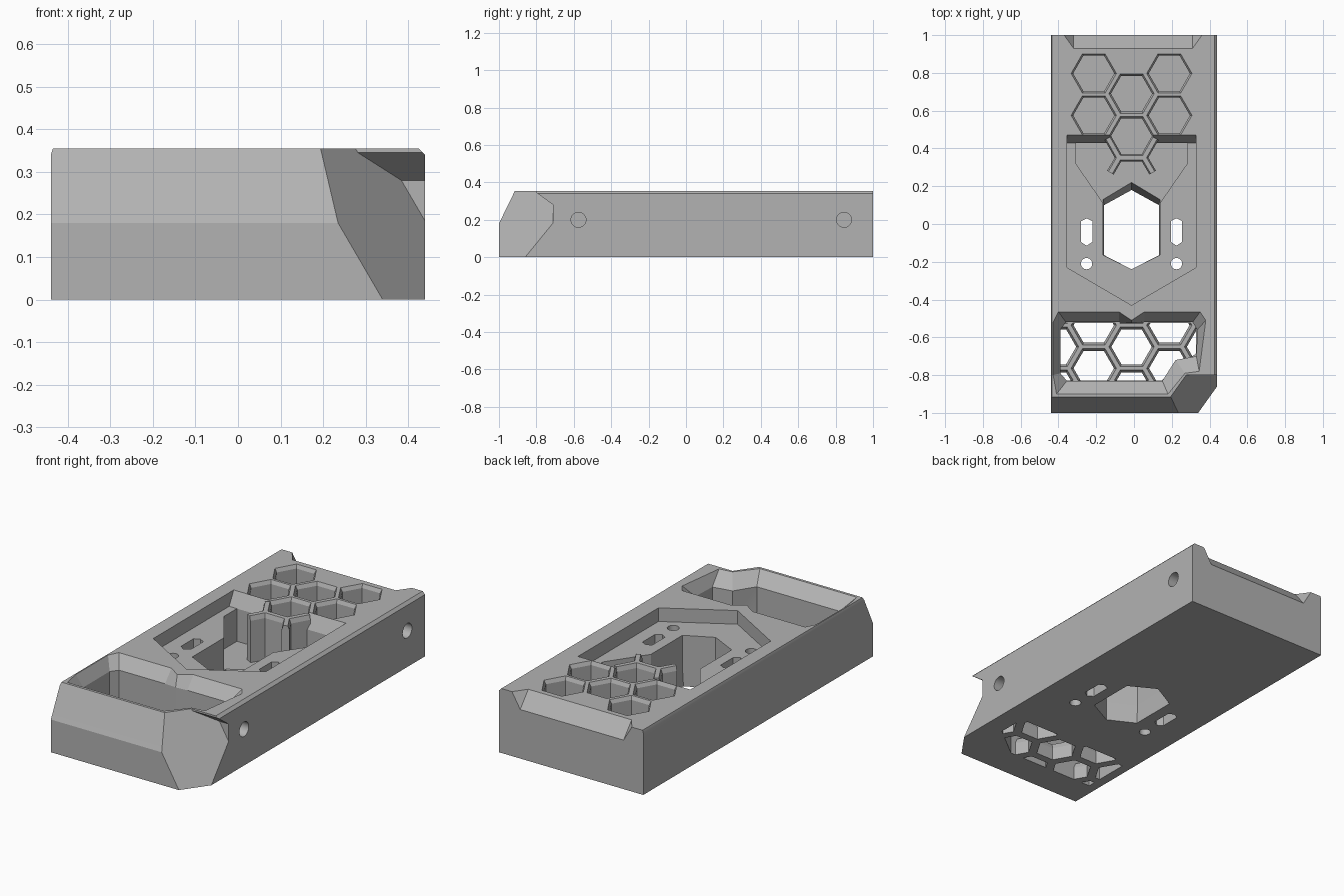
import bpy, bmesh, math
from mathutils import Vector, Matrix

cube = bpy.data.objects.get("Cube")
if cube:
    bpy.data.objects.remove(cube)

grey = bpy.data.materials.new("plain grey")
grey.use_nodes = True
grey.diffuse_color = (0.45, 0.45, 0.45, 1)
grey.node_tree.nodes["Principled BSDF"].inputs["Base Color"].default_value = grey.diffuse_color

CX = -0.013          # centre line of the cut-outs
PITCH = 0.228        # honeycomb spacing
FLOOR = 0.1          # height of the pocket floors
TOP = 0.355
OVER = 0.45


def loft(bm, rings):
    """Closed solid through (outline, height) rings."""
    loops = [[bm.verts.new((x, y, z)) for x, y in pts] for pts, z in rings]
    n = len(loops[0])
    faces = [bm.faces.new(loops[0][::-1]), bm.faces.new(loops[-1])]
    for a, b in zip(loops, loops[1:]):
        faces += [bm.faces.new((a[i], a[(i + 1) % n], b[(i + 1) % n], b[i])) for i in range(n)]
    bmesh.ops.recalc_face_normals(bm, faces=faces)


def clip(bm, point, normal):
    """Cut away everything on the normal's side and close the cut."""
    geom = bm.verts[:] + bm.edges[:] + bm.faces[:]
    cut = bmesh.ops.bisect_plane(bm, geom=geom, plane_co=point, plane_no=normal, clear_outer=True)
    edges = [e for e in cut["geom_cut"] if isinstance(e, bmesh.types.BMEdge)]
    if edges:
        bmesh.ops.holes_fill(bm, edges=[e for e in bm.edges if e.is_boundary], sides=0)
    bmesh.ops.recalc_face_normals(bm, faces=bm.faces[:])


def make(name, bm):
    mesh = bpy.data.meshes.new(name)
    bm.to_mesh(mesh)
    bm.free()
    mesh.materials.append(grey)
    ob = bpy.data.objects.new(name, mesh)
    bpy.context.collection.objects.link(ob)
    return ob


def boolean(bm, operation="DIFFERENCE"):
    tool = make("cutter", bm)
    tool.hide_render = True
    mod = body.modifiers.new("cut", "BOOLEAN")
    mod.object, mod.operation, mod.solver = tool, operation, "EXACT"
    bpy.context.view_layer.objects.active = body
    bpy.ops.object.modifier_apply(modifier=mod.name)
    bpy.data.objects.remove(tool)


def rect(x0, x1, y0, y1):
    return [(x0, y0), (x1, y0), (x1, y1), (x0, y1)]


def ngon(x, y, r, n=6):
    return [(x + r * math.cos(math.tau * i / n), y + r * math.sin(math.tau * i / n)) for i in range(n)]


def mirrored(right):
    """Closed outline from its right half, listed back to front."""
    left = [(-x, y) for x, y in reversed(right) if x > 0]
    return [(x + CX, y) for x, y in right + left]


# Body with sloped front and chamfered top edges
bm = bmesh.new()
loft(bm, [(rect(-0.44, 0.44, -1, 1), 0), (rect(-0.44, 0.44, -1, 1), 0.18),
          (rect(-0.44, 0.44, -0.922, 1), 0.34), (rect(-0.435, 0.425, -0.915, 1), TOP)])
body = make("housing", bm)

# Slanted front corner below a small overhang
bm = bmesh.new()
loft(bm, [(rect(0, 0.7, -1.3, y), z) for y, z in
          ((-0.71, -0.1), (-0.71, 0.28), (-0.80, 0.345), (-0.80, 0.5))])
clip(bm, (0.34, -1, 0), (-0.14, 0.1, -0.0816))
boolean(bm)

# Lip along the back top edge
bm = bmesh.new()
for s in (-1, 1):
    for x, y, z in ((0.315, 0.93, TOP), (0.415, 1.07, TOP), (0.315, 1.07, 0.185),
                    (0.315, 0.93, OVER), (0.415, 1.07, OVER)):
        bm.verts.new((s * x - 0.005, y, z))
bmesh.ops.convex_hull(bm, input=bm.verts[:])
boolean(bm)

# Shallow central recess with sloped back wall
def recess(y):
    return mirrored([(0.342, y), (0.342, -0.23), (0, -0.43)])

bm = bmesh.new()
loft(bm, [(recess(0.43), 0.28), (recess(0.47), TOP), (recess(0.47), OVER)])
boolean(bm)

# Deep funnel pocket
funnel = mirrored([(0.295, 0.43), (0.295, 0.32), (0.15, 0.11), (0.15, -0.165), (0, -0.24)])
bm = bmesh.new()
loft(bm, [(funnel, FLOOR), (funnel, OVER)])
boolean(bm)

# Through opening in the funnel floor
low = mirrored([(0, 0.18), (0.145, 0.1), (0.145, -0.165), (0, -0.24)])
high = mirrored([(0, 0.22), (0.15, 0.13), (0.15, -0.165), (0, -0.24)])
bm = bmesh.new()
loft(bm, [(low, -0.1), (low, 0.02), (high, FLOOR), (high, 0.15)])
boolean(bm)

# Slots and round holes beside the opening
bm = bmesh.new()
for s in (-1, 1):
    x = CX + s * 0.238
    slot = [(x, 0.03), (x + 0.03, 0.015), (x + 0.03, -0.095),
            (x, -0.115), (x - 0.03, -0.095), (x - 0.03, 0.015)]
    for pts in (slot, ngon(x, -0.21, 0.03, 24)):
        loft(bm, [(pts, -0.1), (pts, OVER)])
boolean(bm)

# Honeycomb pockets at the back
bm = bmesh.new()
for x, y in ((-0.2, 0.797), (0.2, 0.797), (0, 0.69), (-0.2, 0.575), (0.2, 0.575), (0, 0.465)):
    x += CX
    loft(bm, [(ngon(x, y, 0.109), FLOOR), (ngon(x, y, 0.109), 0.335),
              (ngon(x, y, 0.12), TOP), (ngon(x, y, 0.12), OVER)])
boolean(bm)

# Front tray with wide sloped rim and vertical walls
rim = [(-0.40, -0.465), (-0.08, -0.465), (-0.013, -0.51), (0.055, -0.465), (0.35, -0.465),
       (0.38, -0.51), (0.345, -0.78), (0.27, -0.79), (0.18, -0.9), (-0.41, -0.9), (-0.428, -0.8),
       (-0.428, -0.52)]
well = [(-0.36, -0.52), (-0.08, -0.52), (-0.013, -0.525), (0.055, -0.52), (0.31, -0.52),
        (0.335, -0.56), (0.33, -0.7), (0.22, -0.72), (0.15, -0.83), (-0.355, -0.83),
        (-0.39, -0.79), (-0.39, -0.56)]
bm = bmesh.new()
loft(bm, [(well, FLOOR), (well, 0.29), (rim, TOP), (rim, OVER)])
boolean(bm)

# Honeycomb grille through the tray floor, kept inside the walls
bm = bmesh.new()
for col in range(-2, 3):
    for row in range(-1, 2):
        x = CX + col * 0.2
        y = -0.65 + row * PITCH + (col % 2) * PITCH / 2
        loft(bm, [(ngon(x, y, 0.107), -0.1), (ngon(x, y, 0.107), 0.07),
                  (ngon(x, y, 0.12), FLOOR), (ngon(x, y, 0.12), 0.12)])
for point, normal in (((-0.388, 0, 0), (-1, 0, 0)), ((0.328, 0, 0), (1, 0, 0)),
                      ((0, -0.523, 0), (0, 1, 0)), ((0, -0.828, 0), (0, -1, 0)),
                      ((0.15, -0.825, 0), (0.11, -0.14, 0))):
    clip(bm, point, normal)
boolean(bm)

# Blind pin holes in the side
bm = bmesh.new()
for y in (-0.575, 0.845):
    bmesh.ops.create_cone(bm, cap_ends=True, segments=32, radius1=0.04, radius2=0.04, depth=0.14,
                          matrix=Matrix.Translation((0.45, y, 0.2)) @ Matrix.Rotation(math.pi / 2, 4, "Y"))
boolean(bm)

# Honeycomb ribs standing in the funnel pocket
def rib(name, a, b):
    a, b = Vector(a), Vector(b)
    along = (b - a).normalized()
    side = Vector((-along.y, along.x))

    def outline(w):
        return [tuple(p) for p in (a + side * w, a - side * w, b - side * w, b + side * w)]
    bm = bmesh.new()
    loft(bm, [(outline(0.02), FLOOR - 0.02), (outline(0.02), 0.33), (outline(0.012), TOP)])
    make(name, bm)

rib("rib_bridge", (CX - 0.066, 0.351), (CX + 0.066, 0.351))
for s, label in ((1, "left"), (-1, "right")):
    joint = (CX + s * 0.066, 0.351)
    rib("rib_back_" + label, joint, (CX + s * 0.125, 0.455))
    rib("rib_front_" + label, joint, (CX + s * 0.112, 0.272))

# Soft shading on round holes only
bpy.ops.object.select_all(action="DESELECT")
body.select_set(True)
bpy.context.view_layer.objects.active = body
bpy.ops.object.shade_smooth_by_angle(angle=math.radians(20))
